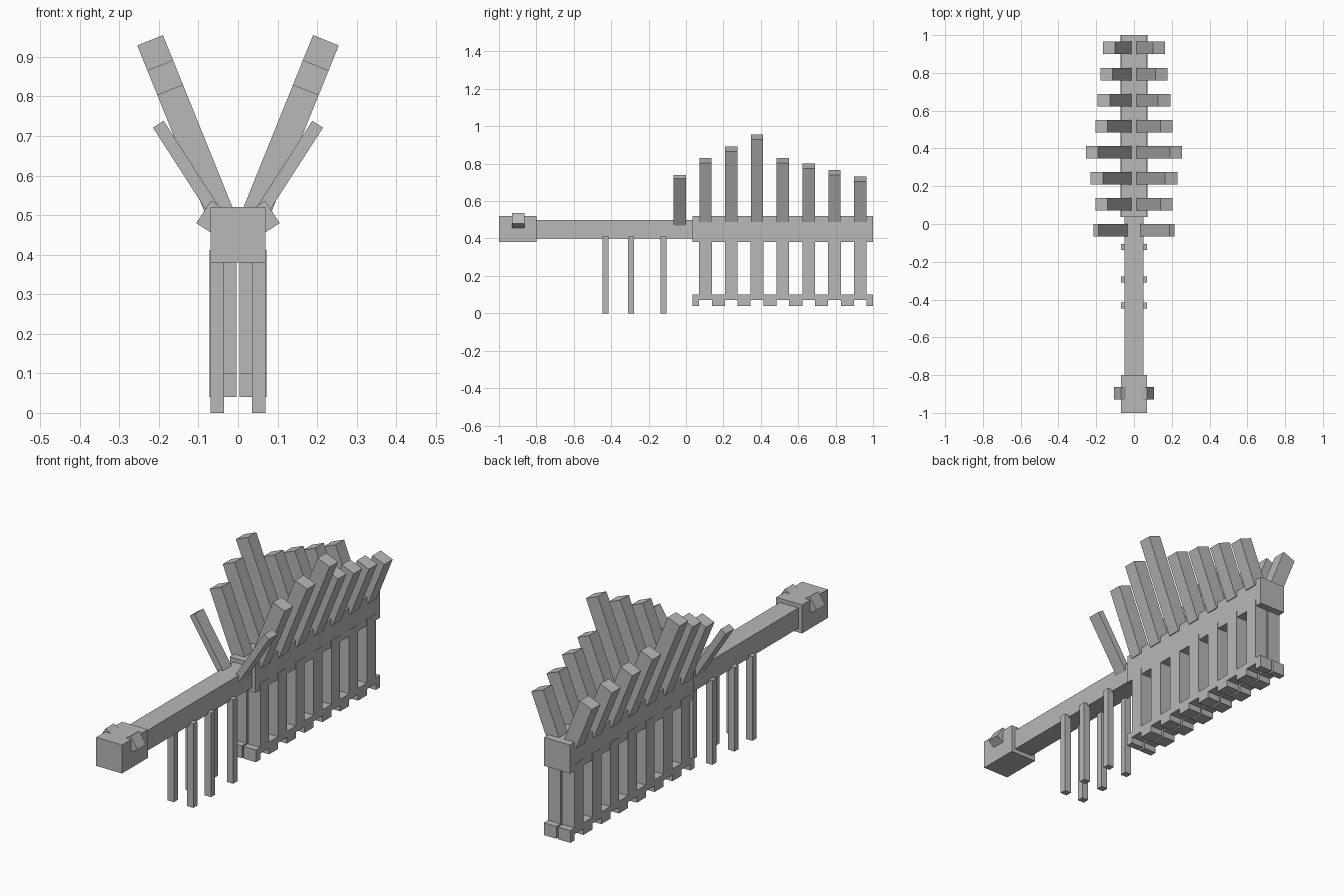
import bpy, bmesh
from math import radians, sin, cos
from mathutils import Matrix, Vector

cube = bpy.data.objects.get("Cube")
if cube:
    bpy.data.objects.remove(cube, do_unlink=True)

grey = bpy.data.materials.new("plain grey")
grey.use_nodes = True
colour = (0.48, 0.48, 0.48, 1)
grey.diffuse_color = colour
grey.node_tree.nodes["Principled BSDF"].inputs["Base Color"].default_value = colour


def finish(name, bm):
    bmesh.ops.recalc_face_normals(bm, faces=bm.faces)
    mesh = bpy.data.meshes.new(name)
    bm.to_mesh(mesh)
    bm.free()
    mesh.materials.append(grey)
    obj = bpy.data.objects.new(name, mesh)
    bpy.context.collection.objects.link(obj)
    return obj


def prism(name, profile, axis):
    """Extrude a closed outline along an axis vector."""
    bm = bmesh.new()
    face = bm.faces.new([bm.verts.new(p) for p in profile])
    made = bmesh.ops.extrude_face_region(bm, geom=[face])["geom"]
    moved = [v for v in made if isinstance(v, bmesh.types.BMVert)]
    bmesh.ops.translate(bm, verts=moved, vec=axis)
    return finish(name, bm)


def box(name, x, y, z):
    """Box from three (low, high) ranges."""
    outline = [(x[0], y[0], z[0]), (x[1], y[0], z[0]),
               (x[1], y[1], z[0]), (x[0], y[1], z[0])]
    return prism(name, outline, (0, 0, z[1] - z[0]))


def leaning_bar(name, side, y, inner, angle, thick, length, width=0.066):
    """Bar leaning outward from its lower inner corner."""
    up = Vector((sin(angle), 0, cos(angle)))
    out = Vector((cos(angle), 0, -sin(angle)))
    start = Vector((inner[0], y - width / 2, inner[1]))
    corners = [start, start + out * thick,
               start + out * thick + up * length, start + up * length]
    flip = Matrix.Diagonal((side, 1, 1))
    return prism(name, [flip @ c for c in corners], (0, width, 0))


# Head, neck and body along the spine
box("head", (-0.07, 0.07), (-1, -0.8), (0.38, 0.52))
box("neck", (-0.05, 0.05), (-0.8, 0.036), (0.40, 0.50))
box("body", (-0.07, 0.07), (0.036, 1), (0.38, 0.52))

first, step, half = 0.104, 0.138, 0.034
plate_tops = [0.83, 0.892, 0.955, 0.83, 0.80, 0.765, 0.732]
rib_ys = [first + step * i for i in range(len(plate_tops))]
lean = radians(22)

for side, word in ((1, "left"), (-1, "right")):
    inner, outer = sorted((side * 0.004, side * 0.072))

    # Bottom rail, notched under each rib
    outline = [(inner, 0.036, 0.10), (inner, 0.036, 0.04)]
    for y in rib_ys:
        outline += [(inner, y - half, 0.04), (inner, y - half, 0.07),
                    (inner, y + half, 0.07), (inner, y + half, 0.04)]
    outline += [(inner, 1, 0.04), (inner, 1, 0.10)]
    prism(word + "_rail", outline, (outer - inner, 0, 0))

    # Ribs and the tall back plates above them
    for i, (y, top) in enumerate(zip(rib_ys, plate_tops), 1):
        box(f"{word}_rib_{i}", (inner, outer), (y - half, y + half), (0.10, 0.412))
        leaning_bar(f"{word}_back_plate_{i}", side, y, (0.012, 0.515), lean,
                    0.07, (top - 0.515) / cos(lean))

    # Thin legs under the neck
    leg_x = sorted((side * 0.035, side * 0.07))
    for i, y in enumerate((-0.431, -0.293, -0.121), 1):
        box(f"{word}_leg_{i}", leg_x, (y - 0.016, y + 0.016), (0, 0.412))

    # Small plate in front of the body
    leaning_bar(word + "_neck_plate", side, -0.034, (0.026, 0.487),
                radians(32.8), 0.032, 0.299)

    # Tilted eye block on the upper edge of the head
    leaning_bar(word + "_eye", side, -0.896, (0.018, 0.504),
                radians(57), 0.068, 0.06)
